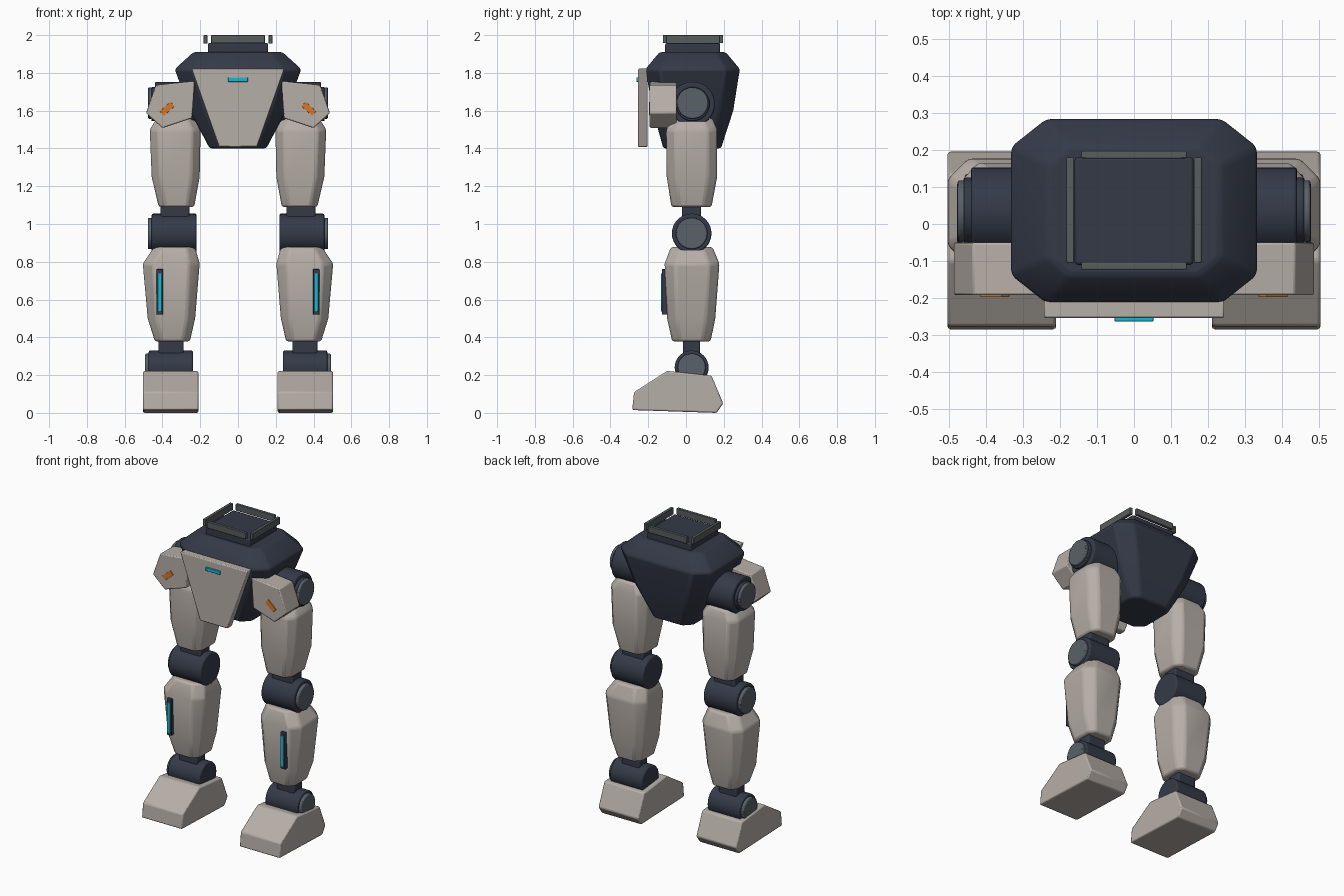
import bpy, bmesh, math
from mathutils import Matrix, Vector

if "Cube" in bpy.data.objects:
    bpy.data.objects.remove(bpy.data.objects["Cube"])


def material(name, rgb):
    m = bpy.data.materials.new(name)
    m.diffuse_color = (*rgb, 1)
    m.use_nodes = True
    m.node_tree.nodes["Principled BSDF"].inputs["Base Color"].default_value = m.diffuse_color
    return m


ARMOR = material("warm_grey_armor", (0.47, 0.425, 0.39))
DARK = material("dark_navy_frame", (0.034, 0.042, 0.064))
STEEL = material("steel_caps", (0.098, 0.119, 0.14))
RAIL = material("rail_grey", (0.095, 0.11, 0.112))
CYAN = material("cyan_light", (0.014, 0.46, 0.62))
ORANGE = material("orange_mark", (0.70, 0.19, 0.02))


def finish(bm, name, mat, bevel=0.0, segs=2):
    bmesh.ops.recalc_face_normals(bm, faces=bm.faces)
    me = bpy.data.meshes.new(name)
    bm.to_mesh(me)
    bm.free()
    ob = bpy.data.objects.new(name, me)
    bpy.context.collection.objects.link(ob)
    me.materials.append(mat)
    bpy.context.view_layer.objects.active = ob
    bpy.ops.object.select_all(action='DESELECT')
    ob.select_set(True)
    bpy.ops.object.shade_smooth_by_angle(angle=math.radians(35))
    if bevel:
        mod = ob.modifiers.new("edge_softening", 'BEVEL')
        mod.width, mod.segments = bevel, segs
        mod.limit_method, mod.angle_limit = 'ANGLE', math.radians(25)
    return ob


def box(name, mat, x, y, z, bevel=0.004, turn=0.0):
    """Box from (min, max) ranges, optionally turned about the y axis."""
    lo, hi = Vector((x[0], y[0], z[0])), Vector((x[1], y[1], z[1]))
    size = hi - lo
    size = Vector([abs(c) for c in size])
    bm = bmesh.new()
    bmesh.ops.create_cube(bm, size=1, matrix=Matrix.Translation((lo + hi) / 2)
                          @ Matrix.Rotation(turn, 4, 'Y') @ Matrix.Diagonal((*size, 1)))
    return finish(bm, name, mat, bevel)


def drum(name, mat, x0, x1, y, z, r, bevel=0.008):
    """Cylinder lying along x."""
    bm = bmesh.new()
    bmesh.ops.create_cone(bm, cap_ends=True, segments=32, radius1=r, radius2=r, depth=abs(x1 - x0),
                          matrix=Matrix.Translation(((x0 + x1) / 2, y, z))
                          @ Matrix.Rotation(math.pi / 2, 4, 'Y'))
    return finish(bm, name, mat, bevel)


def loft(name, mat, levels, bevel):
    """Stack of chamfered rectangles: (z, x0, x1, y0, y1, chamfer x, chamfer y)."""
    bm = bmesh.new()
    rings = []
    for z, x0, x1, y0, y1, cx, cy in levels:
        if x0 > x1:
            x0, x1 = x1, x0
        pts = [(x0 + cx, y0), (x1 - cx, y0), (x1, y0 + cy), (x1, y1 - cy),
               (x1 - cx, y1), (x0 + cx, y1), (x0, y1 - cy), (x0, y0 + cy)]
        rings.append([bm.verts.new((px, py, z)) for px, py in pts])
    for a, b in zip(rings, rings[1:]):
        for i in range(8):
            j = (i + 1) % 8
            bm.faces.new((a[i], a[j], b[j], b[i]))
    bm.faces.new(rings[0])
    bm.faces.new(rings[-1])
    return finish(bm, name, mat, bevel)


def prism(name, mat, profile, axis, a, b, bevel):
    """Extrude a profile along x (profile is y,z) or along y (profile is x,z)."""
    bm = bmesh.new()

    def ring(d):
        return [bm.verts.new((d, p, q) if axis == 'x' else (p, d, q)) for p, q in profile]
    r0, r1 = ring(a), ring(b)
    n = len(profile)
    for i in range(n):
        j = (i + 1) % n
        bm.faces.new((r0[i], r0[j], r1[j], r1[i]))
    bm.faces.new(r0)
    bm.faces.new(r1)
    return finish(bm, name, mat, bevel)


# Pelvis body
loft("pelvis", DARK, [
    (1.40, -0.15, 0.15, -0.12, 0.185, 0.05, 0.05),
    (1.60, -0.255, 0.255, -0.175, 0.25, 0.08, 0.07),
    (1.82, -0.335, 0.335, -0.215, 0.285, 0.095, 0.075),
    (1.91, -0.235, 0.235, -0.14, 0.21, 0.06, 0.05)], 0.012)

# Waist mount and its four rails
box("waist_mount", DARK, (-0.16, 0.16), (-0.11, 0.18), (1.90, 1.957), 0.008)
for s in (-1, 1):
    box("side_rail", RAIL, (s * 0.162, s * 0.182), (-0.105, 0.18), (1.955, 2.0), 0.003)
    y = 0.037 + s * 0.15
    box("cross_rail", RAIL, (-0.142, 0.142), (y - 0.01, y + 0.01), (1.957, 2.0), 0.003)

# Front plate with status light
prism("front_plate", ARMOR, [(-0.245, 1.822), (0.245, 1.822), (0.1, 1.408), (-0.1, 1.408)],
      'y', -0.254, -0.204, 0.006)
box("plate_light", CYAN, (-0.052, 0.052), (-0.263, -0.252), (1.753, 1.776), 0.002)

for s, side in ((-1, "left"), (1, "right")):
    def xs(a, b):
        return (min(s * a, s * b), max(s * a, s * b))

    # Hip joint and armor
    drum(side + "_hip_joint", DARK, s * 0.20, s * 0.44, 0.035, 1.635, 0.118)
    drum(side + "_hip_collar", DARK, s * 0.43, s * 0.459, 0.035, 1.635, 0.09, 0.005)
    drum(side + "_hip_cap", STEEL, s * 0.455, s * 0.476, 0.035, 1.64, 0.083, 0.006)
    armor = [(0.23, 1.757), (0.435, 1.735), (0.487, 1.587), (0.40, 1.508), (0.243, 1.56)]
    prism(side + "_hip_armor", ARMOR, [(s * x, z) for x, z in armor], 'y', -0.192, -0.05, 0.006)
    box(side + "_hip_mark", ORANGE, (s * 0.375 - 0.038, s * 0.375 + 0.038), (-0.197, -0.190),
        (1.594, 1.626), 0.001, turn=s * math.radians(42))

    # Thigh
    loft(side + "_thigh", ARMOR, [
        (1.09, s * 0.232, s * 0.42, -0.077, 0.135, 0.035, 0.04),
        (1.25, s * 0.203, s * 0.457, -0.102, 0.165, 0.045, 0.05),
        (1.50, s * 0.198, s * 0.467, -0.105, 0.165, 0.045, 0.05),
        (1.56, s * 0.228, s * 0.43, -0.07, 0.14, 0.04, 0.045)], 0.012)

    # Knee
    box(side + "_knee_link", DARK, xs(0.258, 0.41), (-0.022, 0.08), (0.98, 1.10), 0.01)
    drum(side + "_knee_joint", DARK, s * 0.22, s * 0.457, 0.03, 0.95, 0.105)
    drum(side + "_knee_cap", STEEL, s * 0.45, s * 0.477, 0.03, 0.95, 0.083, 0.006)

    # Shin with light strip
    loft(side + "_shin", ARMOR, [
        (0.378, s * 0.255, s * 0.44, -0.073, 0.13, 0.035, 0.04),
        (0.50, s * 0.227, s * 0.478, -0.10, 0.155, 0.045, 0.05),
        (0.79, s * 0.203, s * 0.504, -0.113, 0.177, 0.055, 0.055),
        (0.878, s * 0.228, s * 0.445, -0.08, 0.14, 0.045, 0.05)], 0.012)
    box(side + "_light_frame", DARK, xs(0.397, 0.431), (-0.127, -0.09), (0.52, 0.762), 0.004)
    box(side + "_shin_light", CYAN, xs(0.403, 0.425), (-0.133, -0.125), (0.537, 0.738), 0.002)

    # Ankle
    box(side + "_ankle_link", DARK, xs(0.288, 0.42), (-0.015, 0.075), (0.28, 0.39), 0.01)
    drum(side + "_ankle_joint", DARK, s * 0.238, s * 0.473, 0.03, 0.24, 0.09)
    drum(side + "_ankle_cap", STEEL, s * 0.467, s * 0.492, 0.03, 0.24, 0.074, 0.006)

    # Foot
    prism(side + "_foot", ARMOR, [(-0.285, 0.015), (-0.275, 0.11), (-0.1, 0.222), (0.135, 0.197),
                                  (0.197, 0.05), (0.162, 0.0)], 'x', s * 0.21, s * 0.503, 0.008)
